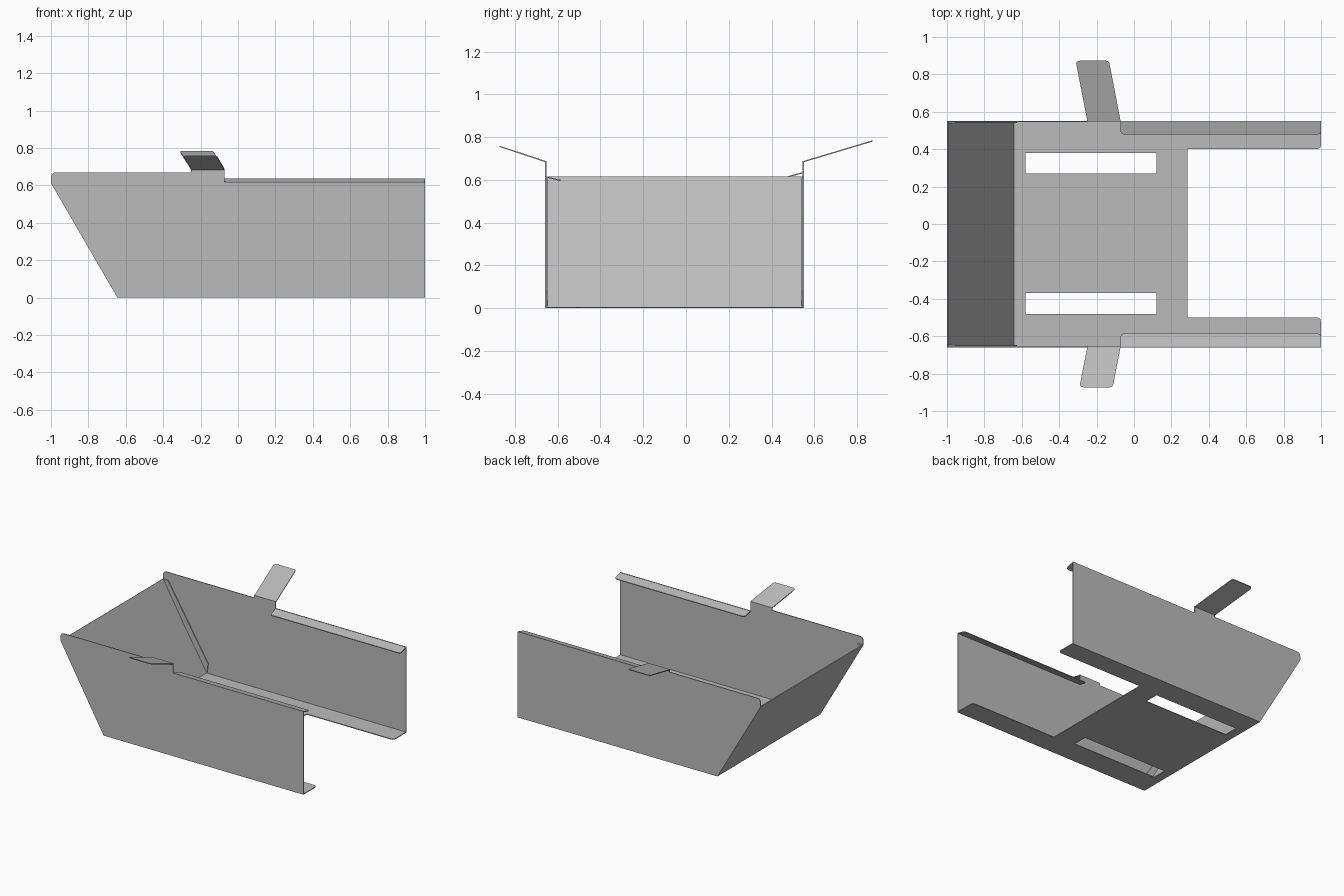
import bpy, bmesh, math
from mathutils import Vector

cube = bpy.data.objects.get("Cube")
if cube:
    bpy.data.objects.remove(cube, do_unlink=True)

metal = bpy.data.materials.new("grey sheet metal")
metal.use_nodes = True
metal.diffuse_color = (0.5, 0.5, 0.5, 1)
metal.node_tree.nodes["Principled BSDF"].inputs["Base Color"].default_value = (0.5, 0.5, 0.5, 1)

T = 0.006                      # sheet thickness
FRONT, BACK = -0.659, 0.552    # outer faces of the side walls
FOOT, RIM = -0.645, -1.0       # bottom and top of the sloped end
RIM_Z = 0.612


def rounded(points, steps=5):
    """Outline whose points may carry a third value, the corner radius."""
    out = []
    for i, p in enumerate(points):
        c = Vector(p[:2])
        if len(p) == 2:
            out.append(c)
            continue
        before = (Vector(points[i - 1][:2]) - c).normalized()
        after = (Vector(points[(i + 1) % len(points)][:2]) - c).normalized()
        reach = p[2] / math.tan(before.angle(after) / 2)
        a, b = c + before * reach, c + after * reach
        for s in range(steps + 1):
            t = s / steps
            out.append(a * (1 - t) ** 2 + c * 2 * t * (1 - t) + b * t ** 2)
    return out


def plate(name, loops, place, thick):
    """Flat sheet: outline plus holes, mapped to space by place()."""
    bm = bmesh.new()
    edges = []
    for loop in loops:
        vs = [bm.verts.new(place(p.x, p.y)) for p in rounded(loop)]
        edges += [bm.edges.new((vs[i - 1], vs[i])) for i in range(len(vs))]
    bmesh.ops.triangle_fill(bm, edges=edges, use_beauty=True)
    grown = bmesh.ops.extrude_face_region(bm, geom=bm.faces[:], use_keep_orig=True)
    top = [g for g in grown["geom"] if isinstance(g, bmesh.types.BMVert)]
    bmesh.ops.translate(bm, verts=top, vec=thick)
    bmesh.ops.recalc_face_normals(bm, faces=bm.faces[:])
    mesh = bpy.data.meshes.new(name)
    bm.to_mesh(mesh)
    bm.free()
    mesh.materials.append(metal)
    obj = bpy.data.objects.new(name, mesh)
    bpy.context.collection.objects.link(obj)


def box(x0, x1, y0, y1):
    return [(x0, y0), (x1, y0), (x1, y1), (x0, y1)]


# Floor with two arms and two slots
floor = [(FOOT, FRONT), (1, FRONT), (1, -0.5, 0.025), (0.285, -0.5),
         (0.285, 0.4), (1, 0.4, 0.025), (1, BACK), (FOOT, BACK)]
plate("floor", [floor, box(-0.58, 0.12, -0.48, -0.37), box(-0.58, 0.12, 0.27, 0.38)],
      lambda x, y: (x, y, 0), (0, 0, T))

# Sloped end wall
plate("end_wall", [box(0, 1, FRONT, BACK)],
      lambda t, y: (FOOT + (RIM - FOOT) * t, y, RIM_Z * t), (T, 0, T / 2))

# Per side: wall y, inward sign, ledge height, lip drop, tab reach, tab rise, tab shift
sides = [("front", FRONT, 1, 0.618, 0.018, 0.873, 0.76, -0.042),
         ("back", BACK, -1, 0.638, 0.02, 0.873, 0.785, -0.062)]
for name, y, inward, ledge, drop, reach, rise, shift in sides:
    # Side wall with a raised neck for the tab
    wall = [(FOOT, 0), (1, 0), (1, ledge), (-0.072, ledge), (-0.072, 0.689),
            (-0.25, 0.689), (-0.25, 0.67), (RIM, 0.67, 0.03), (RIM, RIM_Z)]
    plate(name + "_wall", [wall], lambda u, z: (u, y, z), (0, inward * T, 0))

    # Inward lip along the top
    lip = [(-0.072, 0), (1, 0), (1, 0.073, 0.02), (-0.072, 0.073, 0.02)]
    plate(name + "_lip", [lip],
          lambda u, v: (u, y + inward * v, ledge - drop * v / 0.073), (0, 0, -T))

    # Outward leaning tab
    tab = [(-0.25, 0), (-0.072, 0), (-0.072 + shift, 1, 0.02), (-0.25 + shift, 1, 0.02)]
    span = reach - abs(y)
    tab = [(p[0], p[1] * span) + p[2:] for p in tab]
    plate(name + "_tab", [tab],
          lambda u, v: (u, y - inward * v, 0.689 + (rise - 0.689) * v / span), (0, 0, -T))

    # Seam flange of the end wall, lying against the side wall
    seam = [(FOOT + 0.01, 0.01), (FOOT + 0.02, 0.08), (RIM + 0.045, RIM_Z), (RIM, RIM_Z)]
    plate(name + "_seam_flange", [seam],
          lambda u, z: (u, y + inward * T, z), (0, inward * T, 0))
